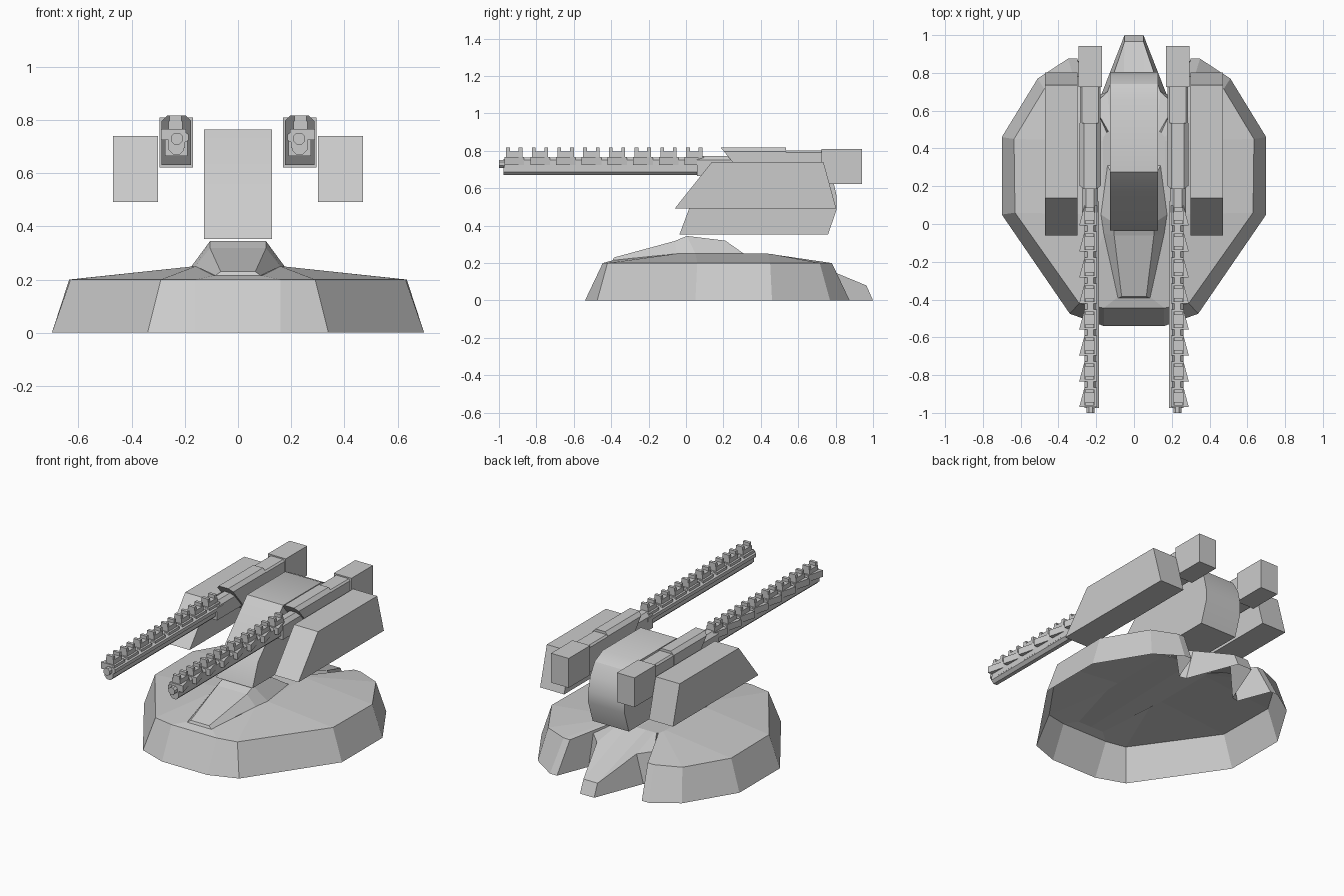
import bpy, bmesh, math

if "Cube" in bpy.data.objects:
    bpy.data.objects.remove(bpy.data.objects["Cube"])


def make(name, verts, faces, smooth=None):
    """Build a right-hand part and mirror it across x = 0."""
    me = bpy.data.meshes.new(name)
    ob = bpy.data.objects.new(name, me)
    bpy.context.collection.objects.link(ob)
    bm = bmesh.new()
    vs = [bm.verts.new(v) for v in verts]
    for f in faces:
        bm.faces.new([vs[i] for i in f])
    bmesh.ops.recalc_face_normals(bm, faces=bm.faces)
    bm.to_mesh(me)
    bm.free()
    mir = ob.modifiers.new("Mirror", 'MIRROR')
    mir.use_clip = True
    mir.merge_threshold = 0.0005
    if smooth:
        bpy.ops.object.select_all(action='DESELECT')
        ob.select_set(True)
        bpy.context.view_layer.objects.active = ob
        bpy.ops.object.shade_smooth_by_angle(angle=math.radians(smooth))
    return ob


def loft(name, loops, closed=True, caps=(True, True), smooth=None):
    """Bridge equal-length loops, with optional end caps."""
    n = len(loops[0])
    verts = [p for lp in loops for p in lp]
    faces = []
    for k in range(len(loops) - 1):
        for i in range(n if closed else n - 1):
            j = (i + 1) % n
            faces.append((k*n + i, k*n + j, (k+1)*n + j, (k+1)*n + i))
    if caps[0]:
        faces.append(tuple(range(n)))
    if caps[1]:
        faces.append(tuple(range((len(loops)-1)*n, len(loops)*n)))
    return make(name, verts, faces, smooth)


def side_prism(name, prof, x0, x1, caps=(True, True), smooth=None):
    return loft(name, [[(x, y, z) for y, z in prof] for x in (x0, x1)],
                caps=caps, smooth=smooth)


def box(name, x0, x1, y0, y1, z0, z1):
    return side_prism(name, [(y0, z0), (y1, z0), (y1, z1), (y0, z1)], x0, x1)


def tube(name, x, z, r, y0, y1, n=8):
    ring = [(x + r*math.cos((i+.5)*math.tau/n), z + r*math.sin((i+.5)*math.tau/n))
            for i in range(n)]
    return loft(name, [[(a, y, b) for a, b in ring] for y in (y0, y1)])


# Base: open-bottomed shell with sloped wall, rear notches and tail
foot = [(0, -.54), (.16, -.54), (.34, -.475), (.70, .05), (.70, .46), (.51, .77),
        (.35, .875), (.30, .875), (.22, .67), (.175, .68), (.05, 1), (0, 1)]
rim = [(0, -.445, .2), (.16, -.445, .2), (.29, -.42, .2), (.63, .06, .2),
       (.635, .45, .2), (.475, .715, .2), (.32, .78, .2), (.275, .78, .2),
       (.215, .63, .2), (.14, .70, .19), (.05, .965, .08), (0, .965, .08)]
ridge = [(0, -.39, .215), (.09, -.39, .215), (.16, -.05, .25), (.165, .05, .25),
         (.165, .44, .25), (.16, .46, .248), (.152, .475, .245), (.145, .485, .243),
         (.135, .49, .242), (.12, .49, .242), (.06, .49, .242), (0, .49, .242)]
loft("base_shell", [[(x, y, 0) for x, y in foot], rim, ridge],
     closed=False, caps=(False, True))

# Ramp-shaped hump on the deck under the body
low = [(.085, -.392, .215), (.16, -.05, .25), (.175, .05, .25), (.14, .31, .25)]
top = [(.065, -.385, .23), (.105, -.06, .318), (.105, .005, .345), (.09, .21, .32)]
mid = [(0, y, z) for x, y, z in top]
ends = [(0, low[0][1], low[0][2]), (0, low[3][1], low[3][2])]
make("deck_hump", low + top + mid + ends,
     [(i, i+1, i+5, i+4) for i in range(3)]
     + [(i+4, i+5, i+9, i+8) for i in range(3)]
     + [(12, 0, 4, 8), (3, 13, 11, 7)])

# Central body with curved back
side_prism("center_body",
           [(-.035, .353), (.02, .50), (.275, .765), (.66, .765), (.74, .725),
            (.785, .65), (.805, .56), (.805, .487), (.76, .353)],
           0, .128, caps=(False, True), smooth=32)

# Side boxes
side_prism("side_box", [(-.06, .492), (.138, .74), (.735, .74), (.803, .492)], .30, .47)

# Gun housings: rear block, middle section, front cover, barrel shroud
box("gun_rear_block", .17, .295, .725, .942, .622, .81)


def housing(name, x0, x1, z0, z1, y_top, y_low, y_back, c=.022):
    sec = [(x0, z0), (x1, z0), (x1, z1-c), (x1-c, z1), (x0+c, z1), (x0, z1-c)]
    front = [(x, y_low + (y_top-y_low)*(z-z0)/(z1-z0), z) for x, z in sec]
    loft(name, [front, [(x, y_back, z) for x, z in sec]])


housing("gun_middle", .178, .285, .635, .802, .5, .5, .74, .01)
housing("gun_front_cover", .176, .288, .63, .818, .185, .34, .535)
housing("barrel_shroud", .19, .275, .665, .773, .06, .06, .4)

# Barrels: beam, lower tube, side tube and muzzle
housing("barrel_beam", .20, .262, .695, .765, -.97, -.97, .1, .015)
tube("barrel_lower_tube", .232, .70, .032, -.975, .12)
tube("barrel_inner_tube", .205, .735, .022, -.975, .12, 6)
tube("muzzle", .23, .73, .024, -1, -.9)

# Repeating teeth along each barrel: flared plate, top block, two prongs
for i in range(8):
    y = -.97 + i * .1375
    plate = [(.195, y), (.29, y), (.262, y + .105), (.195, y + .105)]
    loft("barrel_plate", [[(a, b, z) for a, b in plate] for z in (.725, .767)])
    box("barrel_tooth", .208, .262, y + .008, y + .095, .76, .796)
    for dy in (.008, .075):
        box("barrel_prong", .212, .258, y + dy, y + dy + .02, .79, .817)
